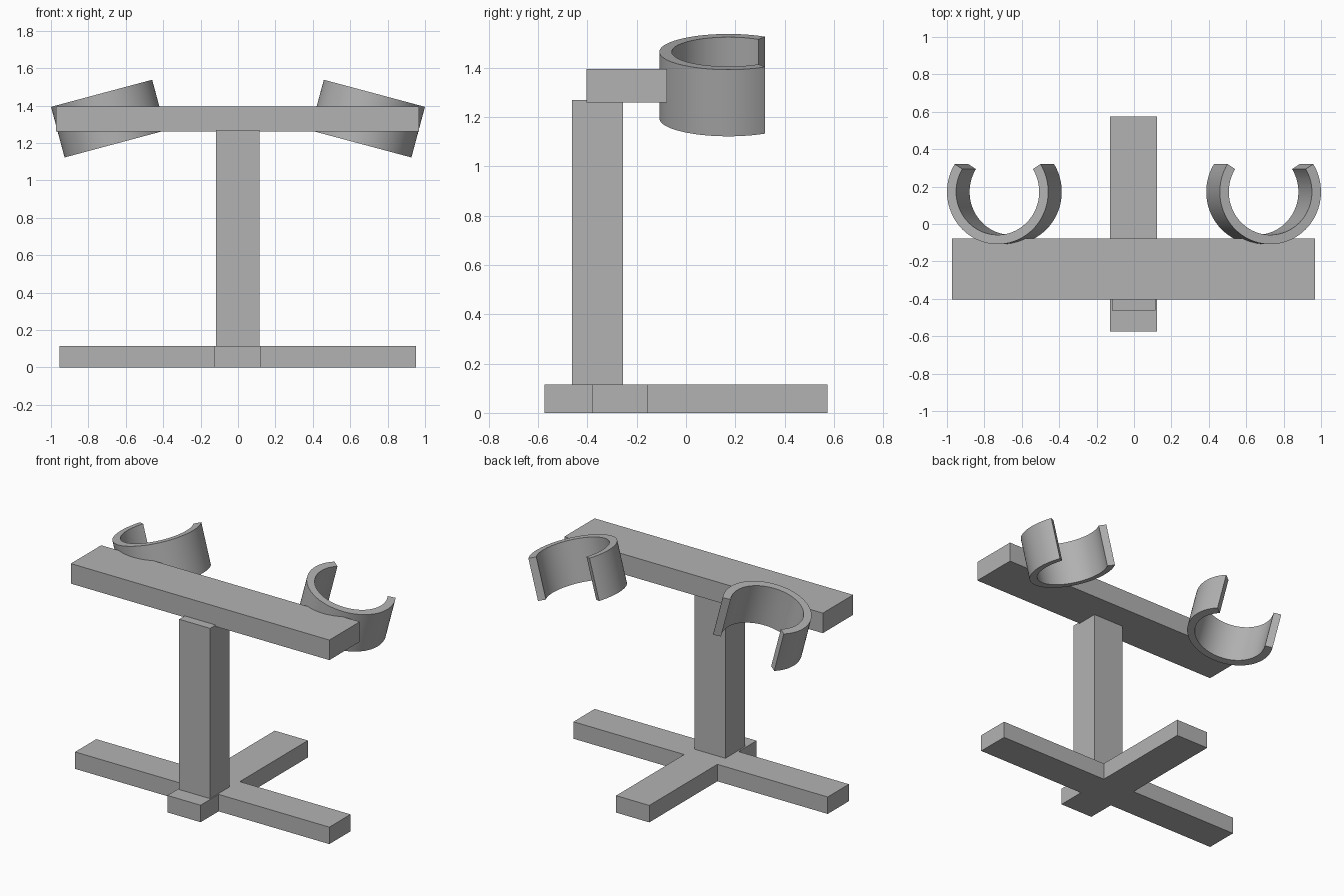
import bpy, bmesh
from math import radians, sin, cos, pi

if "Cube" in bpy.data.objects:
    bpy.data.objects.remove(bpy.data.objects["Cube"], do_unlink=True)

grey = bpy.data.materials.new("plain_grey")
grey.use_nodes = True
grey.diffuse_color = (0.45, 0.45, 0.45, 1)
grey.node_tree.nodes["Principled BSDF"].inputs["Base Color"].default_value = (0.45, 0.45, 0.45, 1)


def extrude_plan(name, outline, z0, z1):
    """Raise a closed counter-clockwise plan outline from z0 to z1."""
    bm = bmesh.new()
    face = bm.faces.new([bm.verts.new((x, y, z0)) for x, y in outline])
    raised = bmesh.ops.extrude_face_region(bm, geom=[face], use_keep_orig=True)["geom"]
    top = [v for v in raised if isinstance(v, bmesh.types.BMVert)]
    bmesh.ops.translate(bm, verts=top, vec=(0, 0, z1 - z0))
    bmesh.ops.recalc_face_normals(bm, faces=bm.faces[:])
    mesh = bpy.data.meshes.new(name)
    bm.to_mesh(mesh)
    bm.free()
    mesh.materials.append(grey)
    obj = bpy.data.objects.new(name, mesh)
    bpy.context.collection.objects.link(obj)
    return obj


def block(name, x0, x1, y0, y1, z0, z1):
    return extrude_plan(name, [(x0, y0), (x1, y0), (x1, y1), (x0, y1)], z0, z1)


# Cross-shaped foot: a long side bar crossed by a front-to-back bar
xa, xb, xc, xd = -0.955, -0.127, 0.122, 0.953
ya, yb, yc, yd = -0.575, -0.382, -0.155, 0.575
extrude_plan("cross_base", [
    (xb, ya), (xc, ya), (xc, yb), (xd, yb), (xd, yc), (xc, yc),
    (xc, yd), (xb, yd), (xb, yc), (xa, yc), (xa, yb), (xb, yb)], 0, 0.115)

# Upright post and the beam it carries
block("post", -0.117, 0.115, -0.463, -0.255, 0.115, 1.27)
block("top_beam", -0.972, 0.968, -0.403, -0.078, 1.26, 1.396)

# Open holder rings, leaning outwards, gap at the back
OUTER, INNER, HEIGHT, STEPS = 0.28, 0.23, 0.28, 72
start, sweep = radians(148), radians(244)
angles = [start + sweep * i / STEPS for i in range(STEPS + 1)]
outline = [(OUTER * cos(a), OUTER * sin(a)) for a in angles]
outline += [(INNER * cos(a), INNER * sin(a)) for a in reversed(angles)]
for side, label in ((1, "left"), (-1, "right")):
    ring = extrude_plan(label + "_holder_ring", outline, -HEIGHT / 2, HEIGHT / 2)
    ring.location = (side * 0.693, 0.172, 1.33)
    ring.rotation_euler.y = side * pi / 12
    bpy.ops.object.select_all(action="DESELECT")
    ring.select_set(True)
    bpy.context.view_layer.objects.active = ring
    bpy.ops.object.shade_smooth_by_angle(angle=radians(30))
